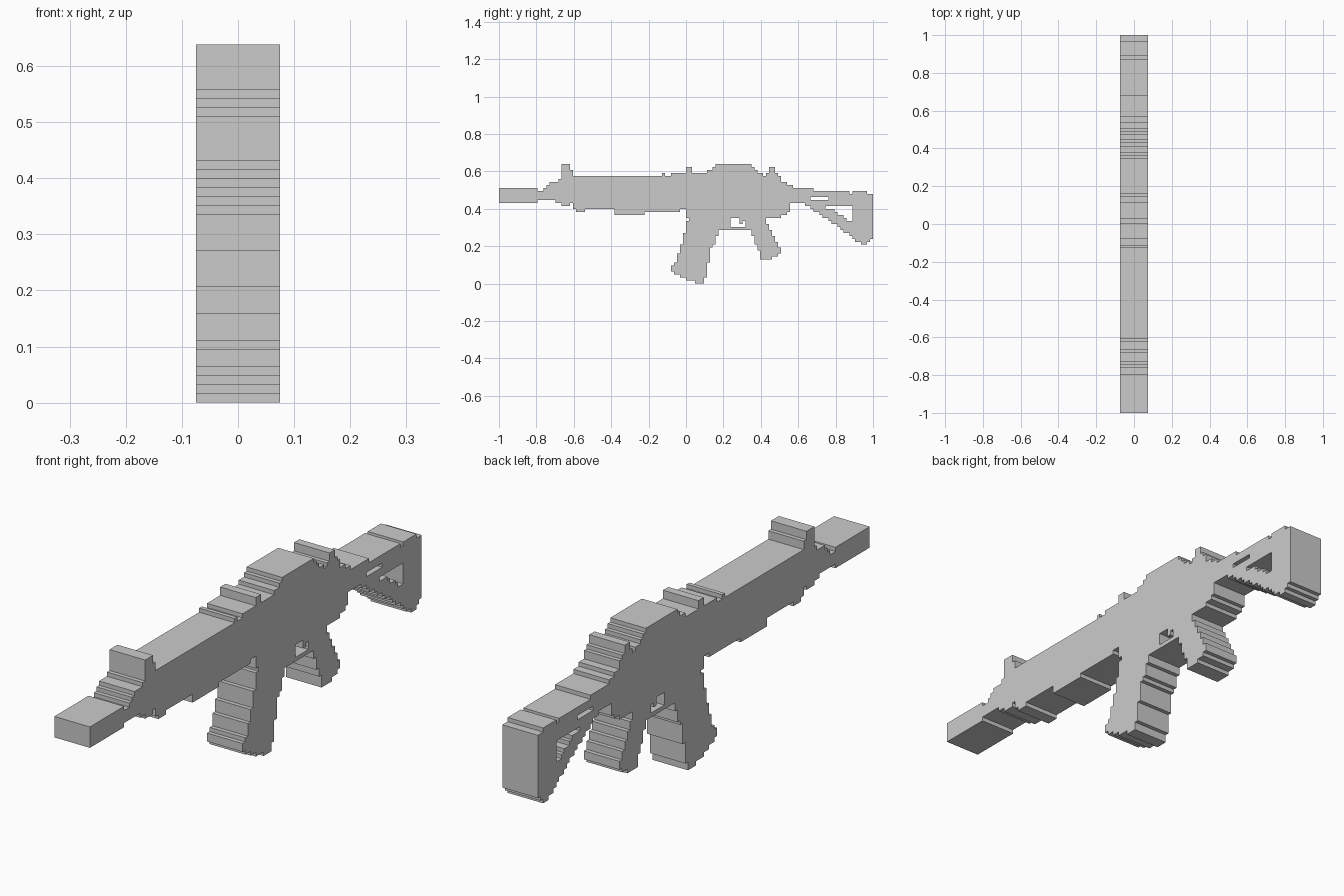
import bpy, bmesh

if "Cube" in bpy.data.objects:
    bpy.data.objects.remove(bpy.data.objects["Cube"])

NY, PY, PZ, HALF = 126, 2 / 126, 0.01597, 0.075   # columns, cell length, cell height, half thickness


def steps(pairs, end):
    """Expand (start, value) steps to one value per index."""
    out = {}
    for (a, v), (b, _) in zip(pairs, pairs[1:] + [(end, 0)]):
        for i in range(a, b):
            out[i] = v
    return out


def by_column(bottom, top, end):
    lo, hi = steps(bottom, end), steps(top, end)
    return {(c, r) for c in lo for r in range(lo[c], hi[c])}


def by_row(left, right, end):
    lo, hi = steps(left, end), steps(right, end)
    return {(c, r) for r in lo for c in range(lo[r], hi[r])}


def block(c0, c1, r0, r1):
    return {(c, r) for c in range(c0, c1) for r in range(r0, r1)}


parts = {}

# Barrel and the stepped gas block
parts["barrel"] = by_column([(0, 27), (13, 28), (19, 27)],
                            [(0, 32), (13, 31), (15, 32), (16, 33), (17, 34)], 20)

# Handguard with stepped underside
parts["handguard"] = by_column(
    [(20, 27), (21, 26), (24, 27), (25, 25), (26, 24), (29, 25), (39, 23), (49, 24), (61, 25)],
    [(20, 35), (21, 36), (55, 37), (56, 36), (58, 37)], 63)

# Receiver with raised cover and sloped rear, minus the trigger opening
receiver = by_column(
    [(63, 25), (75, 18), (85, 22), (95, 23), (97, 24), (98, 27)],
    [(63, 37), (70, 38), (72, 39), (73, 40), (85, 39), (86, 38), (87, 37), (89, 36),
     (90, 37), (94, 36), (95, 34), (97, 33)], 99)
opening = block(78, 83, 19, 22) - {(81, 20), (81, 21), (82, 21)}
parts["receiver"] = receiver - opening

# Sights
parts["front_sight"] = block(21, 24, 36, 40) | block(24, 25, 36, 38)
parts["middle_sight"] = block(63, 65, 37, 39)
parts["rear_sight"] = block(91, 93, 37, 39)

# Magazine
parts["magazine"] = by_row(
    [(0, 66), (1, 63), (2, 61), (3, 59), (4, 58), (6, 59), (7, 60), (10, 61), (13, 62),
     (17, 63), (21, 64), (22, 63)],
    [(0, 69), (2, 70), (7, 71), (12, 72), (13, 73), (16, 74), (18, 75)], 25)

# Pistol grip
parts["pistol_grip"] = by_row(
    [(8, 88), (11, 87), (13, 86), (16, 85)],
    [(8, 92), (9, 94), (10, 95), (12, 94), (14, 93), (16, 92), (18, 91), (20, 90)], 22)

# Stock: top bar, diagonal strut and butt, with a slot and a triangular hole
strut = [(99, 27)] + [(c, round(27 - 0.68 * (c - 102))) for c in range(102, 120)]
stock = by_column(strut + [(120, 14), (122, 13), (124, 14), (125, 15)],
                  [(99, 32), (106, 31), (118, 30), (119, 31), (124, 30)], NY)
triangle = by_column([(c, round(25.4 - 0.68 * max(c - 111, 0))) for c in range(110, 119)],
                     [(110, 26)], 119)
parts["stock"] = stock - triangle - block(105, 111, 28, 29)

solid = set().union(*parts.values())
EDGES = [((-1, 0), (0, 1), (0, 0)), ((1, 0), (1, 0), (1, 1)),
         ((0, -1), (0, 0), (1, 0)), ((0, 1), (1, 1), (0, 1))]


def build(name, cells):
    """Slab made of cells; only outer surfaces of the whole model are made."""
    bm = bmesh.new()
    cache = {}

    def vert(s, c, r):
        if (s, c, r) not in cache:
            cache[s, c, r] = bm.verts.new((s * HALF, c * PY - 1, r * PZ))
        return cache[s, c, r]

    for c, r in sorted(cells):
        ring = [(c, r), (c + 1, r), (c + 1, r + 1), (c, r + 1)]
        bm.faces.new([vert(1, *p) for p in ring])
        bm.faces.new([vert(-1, *p) for p in reversed(ring)])
        for (dc, dr), a, b in EDGES:
            if (c + dc, r + dr) not in solid:
                p, q = (c + a[0], r + a[1]), (c + b[0], r + b[1])
                bm.faces.new([vert(1, *q), vert(1, *p), vert(-1, *p), vert(-1, *q)])
    bmesh.ops.dissolve_limit(bm, angle_limit=0.01, verts=bm.verts[:], edges=bm.edges[:])
    mesh = bpy.data.meshes.new(name)
    bm.to_mesh(mesh)
    bm.free()
    bpy.context.collection.objects.link(bpy.data.objects.new(name, mesh))


for name, cells in parts.items():
    used = set().union(*(v for k, v in parts.items() if k.endswith("_sight")))
    build(name, cells if name.endswith("_sight") else cells - used)
